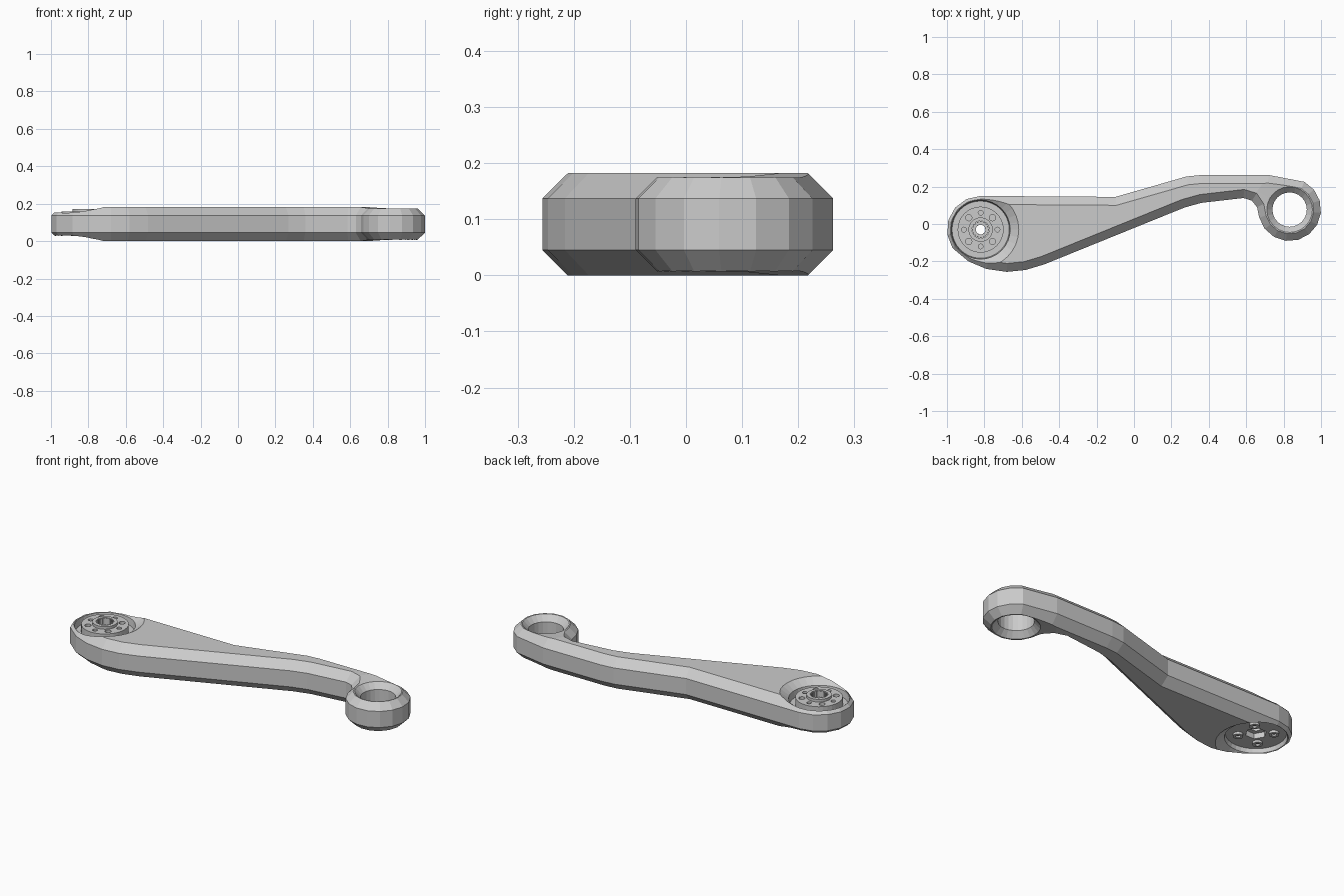
import bpy, bmesh
from math import sin, cos, pi, radians
from mathutils import Vector, Matrix

if "Cube" in bpy.data.objects:
    bpy.data.objects.remove(bpy.data.objects["Cube"])

H = 0.182                       # full arm thickness
BOSS = (-0.82, -0.03)           # splined end centre
EYE = (0.832, 0.077)            # ring end centre


def finish(name, bm):
    bmesh.ops.remove_doubles(bm, verts=bm.verts, dist=1e-5)
    bmesh.ops.recalc_face_normals(bm, faces=bm.faces)
    me = bpy.data.meshes.new(name)
    bm.to_mesh(me)
    bm.free()
    ob = bpy.data.objects.new(name, me)
    bpy.context.collection.objects.link(ob)
    return ob


def lathe(name, profile, center, segs=32, closed=False, turn=0.0):
    """Revolve an (r, z) profile about a vertical axis."""
    bm = bmesh.new()
    rings = []
    for i in range(segs):
        a = 2 * pi * i / segs + turn
        rings.append([bm.verts.new((center[0] + r * cos(a), center[1] + r * sin(a), z))
                      for r, z in profile])
    n = len(profile)
    for i in range(segs):
        A, B = rings[i], rings[(i + 1) % segs]
        for j in range(n if closed else n - 1):
            k = (j + 1) % n
            if profile[j][0] == 0:
                bm.faces.new((A[j], A[k], B[k]))
            elif profile[k][0] == 0:
                bm.faces.new((A[j], A[k], B[j]))
            else:
                bm.faces.new((A[j], A[k], B[k], B[j]))
    return finish(name, bm)


def pin(name, r, z0, z1, center, segs=16, turn=0.0):
    return lathe(name, [(0, z0), (r, z0), (r, z1), (0, z1)], center, segs, turn=turn)


def cut(ob, cutter):
    cutter.hide_render = True
    m = ob.modifiers.new("cut", 'BOOLEAN')
    m.operation, m.solver, m.object = 'DIFFERENCE', 'EXACT', cutter
    bpy.context.view_layer.objects.active = ob
    bpy.ops.object.modifier_apply(modifier=m.name)
    bpy.data.objects.remove(cutter)


def arc(c, r, a0, a1, n):
    return [(c[0] + r * cos(radians(a0 + (a1 - a0) * i / n)),
             c[1] + r * sin(radians(a0 + (a1 - a0) * i / n))) for i in range(n + 1)]


def inset(pts, d):
    """Mitred inward offset of a clockwise outline."""
    out = []
    for i, p in enumerate(pts):
        p = Vector(p)
        a = (p - Vector(pts[i - 1])).normalized()
        b = (Vector(pts[(i + 1) % len(pts)]) - p).normalized()
        na, nb = Vector((a.y, -a.x)), Vector((b.y, -b.x))
        m = (na + nb).normalized()
        out.append(p + m * d / max(m.dot(na), 0.5))
    return out


# arm outline, clockwise from the splined end
outline = [(-0.10, 0.145), (0.10, 0.202), (0.28, 0.254), (0.36, 0.262), (0.72, 0.262)]
outline += arc(EYE, 0.168, 62, -165, 10)
outline += [(0.658, 0.09), (0.63, 0.125), (0.585, 0.139), (0.36, 0.113), (0.27, 0.088),
            (-0.48, -0.216), (-0.58, -0.246), (-0.68, -0.256), (-0.79, -0.24), (-0.885, -0.2)]
outline += arc(BOSS, 0.18, 213, 90, 5)

# chamfered arm body
bm = bmesh.new()
inner = inset(outline, 0.045)
layers = [[bm.verts.new((p[0], p[1], z)) for p in pts] for pts, z in
          ((inner, 0), (outline, 0.045), (outline, H - 0.045), (inner, H))]
n = len(outline)
for A, B in zip(layers, layers[1:]):
    for i in range(n):
        j = (i + 1) % n
        bm.faces.new((A[i], A[j], B[j], B[i]))
bm.faces.new(layers[0])
bm.faces.new(layers[-1])
arm = finish("arm", bm)

# eye hole with bevelled rims
cut(arm, lathe("eye_cutter", [(0, -0.02), (0.2, -0.02), (0.2, 0.0), (0.122, 0.008),
                              (0.092, 0.04), (0.092, H - 0.04), (0.122, H - 0.008),
                              (0.2, H), (0.2, H + 0.02), (0, H + 0.02)], EYE, 24))

# conical recesses on both faces of the splined end
for flip, floor in ((False, 0.112), (True, H - 0.055)):
    prof = [(0, floor), (0.153, floor), (0.158, 0.15), (0.204, H), (0.232, 0.202), (0, 0.202)]
    if flip:
        prof = [(r, H - z) for r, z in prof]
    cut(arm, lathe("recess_cutter", prof, BOSS, 32))
cut(arm, pin("hex_cutter", 0.055, -0.02, 0.085, BOSS, 6))
cut(arm, pin("bore_cutter", 0.026, -0.03, 0.2, BOSS, 16, 0.1))

# servo horn disc with raised hub
horn = lathe("horn_disc", [(0.026, 0.11), (0.123, 0.11), (0.123, 0.158), (0.065, 0.158),
                           (0.065, 0.173), (0.046, 0.173), (0.046, 0.135), (0.026, 0.135)],
             BOSS, 32, closed=True)
for i in range(8):
    a = i * pi / 4
    at = (BOSS[0] + 0.09 * cos(a), BOSS[1] + 0.09 * sin(a))
    cut(horn, pin("hole_cutter", 0.017 if i % 2 else 0.013, 0.125, 0.2, at, 12, 0.05))
    if i % 2:
        # socket bolt heads underneath
        lathe("bolt", [(0, 0.052), (0.012, 0.052), (0.012, 0.042), (0.026, 0.042),
                       (0.026, 0.058), (0, 0.058)], at, 12)

# spline teeth inside the hub
bm = bmesh.new()
for i in range(16):
    M = (Matrix.Translation((*BOSS, 0.152)) @ Matrix.Rotation(2 * pi * i / 16, 4, 'Z')
         @ Matrix.Translation((0.044, 0, 0)) @ Matrix.Diagonal((0.009, 0.008, 0.038, 1)))
    bmesh.ops.create_cube(bm, size=1, matrix=M)
finish("spline_teeth", bm)
